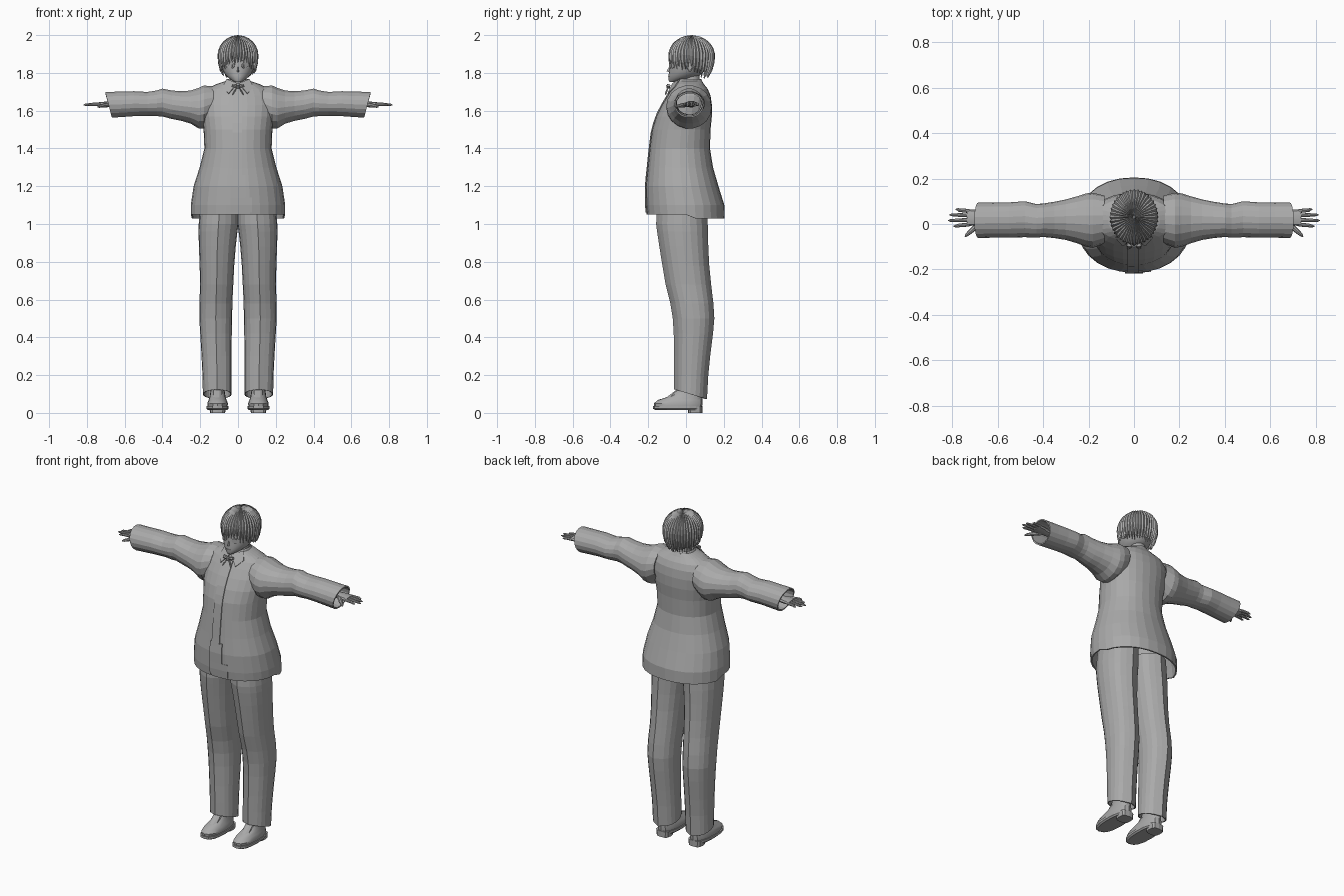
import bpy, bmesh, math, random
from mathutils import Vector

if "Cube" in bpy.data.objects:
    bpy.data.objects.remove(bpy.data.objects["Cube"])

random.seed(4)
grey = bpy.data.materials.new("plain grey")
grey.diffuse_color = (0.40, 0.40, 0.40, 1)
grey.use_nodes = True
grey.node_tree.nodes["Principled BSDF"].inputs["Base Color"].default_value = grey.diffuse_color


def make(name, verts, faces, mirror=False, thick=0, smooth=False):
    bm = bmesh.new()
    vs = [bm.verts.new(v) for v in verts]
    for f in faces:
        bm.faces.new([vs[i] for i in f])
    bmesh.ops.recalc_face_normals(bm, faces=bm.faces)
    me = bpy.data.meshes.new(name)
    bm.to_mesh(me)
    bm.free()
    me.materials.append(grey)
    ob = bpy.data.objects.new(name, me)
    bpy.context.collection.objects.link(ob)
    if thick:
        m = ob.modifiers.new("thickness", 'SOLIDIFY')
        m.thickness, m.offset = thick, -1
    if mirror:
        ob.modifiers.new("mirror", 'MIRROR')
    if smooth:
        bpy.context.view_layer.objects.active = ob
        ob.select_set(True)
        bpy.ops.object.shade_smooth_by_angle(angle=math.radians(35))
        ob.select_set(False)
    return ob


def skin(name, rings, start=True, end=True, **kw):
    n = len(rings[0])
    faces = [(r * n + i, r * n + (i + 1) % n, (r + 1) * n + (i + 1) % n, (r + 1) * n + i)
             for r in range(len(rings) - 1) for i in range(n)]
    if start:
        faces.append(tuple(range(n)))
    if end:
        faces.append(tuple(range((len(rings) - 1) * n, len(rings) * n)))
    return make(name, [p for r in rings for p in r], faces, **kw)


def oval(z, x0, x1, y0, y1, n=16, p=1.0):
    """Horizontal ring between the given limits; p < 1 makes it boxier."""
    pts = []
    for i in range(n):
        a = 2 * math.pi * i / n
        c, s = math.cos(a), math.sin(a)
        pts.append(((x0 + x1) / 2 + (x1 - x0) / 2 * math.copysign(abs(c) ** p, c),
                    (y0 + y1) / 2 + (y1 - y0) / 2 * math.copysign(abs(s) ** p, s), z))
    return pts


def tube(name, path, n=8, flat=1.0, **kw):
    """Tapered tube through (x, y, z, radius) points."""
    rings = []
    d = (Vector(path[-1][:3]) - Vector(path[0][:3])).normalized()
    u = d.cross(Vector((0, 0, 1))).normalized()
    v = u.cross(d)
    for x, y, z, r in path:
        rings.append([Vector((x, y, z)) + u * r * math.cos(2 * math.pi * i / n)
                      + v * r * flat * math.sin(2 * math.pi * i / n) for i in range(n)])
    return skin(name, rings, **kw)


# Jacket body: z, half width, front y, back y
body = [(1.05, .25, -.208, .205), (1.10, .25, -.213, .203), (1.20, .235, -.214, .172),
        (1.30, .203, -.203, .143), (1.40, .178, -.193, .127), (1.50, .182, -.18, .13),
        (1.57, .192, -.158, .137), (1.63, .197, -.128, .137), (1.68, .19, -.098, .13),
        (1.715, .168, -.075, .115), (1.74, .115, -.06, .095), (1.757, .065, -.048, .085)]
rings = [oval(z, -w, w, f, b, 28, .92) for z, w, f, b in body]
rings[0] = [(x, y, 1.03 if y > .03 else z) for x, y, z in rings[0]]
skin("jacket_body", rings, start=False, thick=.008)


def front_y(x, z):
    for a, b in zip(body, body[1:]):
        if a[0] <= z <= b[0]:
            t = (z - a[0]) / (b[0] - a[0])
            w, f, k = (a[i] + (b[i] - a[i]) * t for i in (1, 2, 3))
            return (f + k) / 2 - (k - f) / 2 * math.sqrt(max(0, 1 - (x / w) ** 2))


def front_plate(name, x0, x1, z0, z1, out=.006):
    steps = 10
    vs, fs = [], []
    for i in range(steps + 1):
        z = z0 + (z1 - z0) * i / steps
        vs += [(x, front_y(x, z) - out, z) for x in (x0, x1)]
    for i in range(steps):
        fs.append((2 * i, 2 * i + 1, 2 * i + 3, 2 * i + 2))
    make(name, vs, fs, thick=.005)


# Front opening and the stepped lower panel
front_plate("placket", -.03, .022, 1.24, 1.73)
front_plate("lower_front_panel", -.04, .075, 1.06, 1.14, .007)
front_plate("upper_front_panel", -.04, .04, 1.14, 1.26, .007)

# Sleeves: x, back and front y, bottom and top z
sleeve = [(.13, -.085, .125, 1.55, 1.73), (.18, -.105, .137, 1.505, 1.735),
          (.21, -.10, .135, 1.505, 1.722), (.25, -.085, .122, 1.53, 1.708),
          (.30, -.07, .108, 1.545, 1.704), (.35, -.062, .098, 1.555, 1.708),
          (.40, -.057, .09, 1.568, 1.718), (.43, -.06, .088, 1.57, 1.708),
          (.48, -.058, .10, 1.572, 1.70), (.55, -.06, .095, 1.57, 1.704),
          (.62, -.06, .094, 1.565, 1.702), (.685, -.062, .095, 1.562, 1.70)]
rings = []
for x, f, b, lo, hi in sleeve:
    rings.append([(x - (.018 * (z - 1.63) / .07 if x > .68 else 0) * -1, y, z)
                  for y, z in ((p[0], p[1]) for p in oval(0, f, b, lo, hi, 18))])
skin("sleeve", rings, start=False, end=False, mirror=True, thick=.008)

# Trouser legs: z, inner x, outer x, front y, back y, with pressed creases
leg = [(1.10, -.003, .20, -.15, .11), (1.00, -.003, .208, -.155, .112), (.96, .003, .209, -.15, .113),
       (.88, .012, .207, -.138, .115), (.78, .02, .203, -.122, .12), (.68, .025, .201, -.105, .13),
       (.58, .03, .204, -.08, .142), (.50, .031, .205, -.067, .147), (.42, .033, .20, -.062, .14),
       (.30, .034, .193, -.06, .125), (.20, .034, .188, -.06, .115), (.10, .034, .186, -.06, .108)]
rings = []
for z, a, b, f, k in leg:
    r = oval(z, a, b, f + .006, k - .006, 18 + 2, .92)
    for i, s in ((15, -1), (5, 1)):
        r[i] = (r[i][0], r[i][1] + .009 * s, z)
    rings.append(r)
rings[-1] = [(x, y, .10 - .3 * (y - .02)) for x, y, z in rings[-1]]
skin("trouser_leg", rings, end=False, mirror=True, thick=.006)

# Shoes: upper, sole and heel
upper = [(.03, .052, -.168, .085), (.05, .055, -.17, .087), (.068, .048, -.15, .087),
         (.085, .042, -.095, .086), (.11, .038, -.05, .085), (.15, .036, -.04, .08)]
skin("shoe_upper", [oval(z, .108 - w, .108 + w, f, b, 16, .85) for z, w, f, b in upper],
     mirror=True, smooth=True)
skin("shoe_sole", [oval(z, .108 - w, .108 + w, f, .088, 16, .8)
                   for z, w, f in ((.014, .05, -.16), (.022, .058, -.175), (.036, .058, -.175))], mirror=True)
skin("shoe_heel", [oval(z, .108 - w, .108 + w, .01, .088, 12, .6)
                   for z, w in ((0, .04), (.035, .044))], mirror=True)
skin("shoe_tongue", [oval(z, .108 - w, .108 + w, f, 0, 10, .8)
                     for z, w, f in ((.06, .032, -.125), (.082, .028, -.105), (.12, .026, -.055))], mirror=True)

# Hands
skin("palm", [[(x, p[0], p[1]) for p in oval(0, .028 - w, .028 + w, 1.635 - h, 1.635 + h, 10, .8)]
              for x, w, h in ((.60, .024, .018), (.66, .024, .017), (.69, .034, .014), (.735, .037, .011))],
     mirror=True, smooth=True)
for i, (y, tip) in enumerate(((-.002, .795), (.018, .818), (.038, .812), (.057, .785))):
    spread = (y - .028) * .25
    tube("finger_%d" % (i + 1), [(.725, y, 1.635, .009), (.77, y + spread * .6, 1.634, .008),
                                 (tip - .01, y + spread, 1.631, .006), (tip, y + spread, 1.63, .002)],
         mirror=True, smooth=True)
tube("thumb", [(.675, .01, 1.632, .013), (.71, -.025, 1.628, .011), (.735, -.047, 1.623, .008),
               (.743, -.056, 1.621, .003)], mirror=True, smooth=True)

# Head and neck
head = [(1.752, .016, -.088, -.05), (1.765, .04, -.093, .01), (1.785, .064, -.092, .07),
        (1.81, .08, -.09, .10), (1.84, .088, -.086, .115), (1.88, .092, -.086, .128),
        (1.93, .086, -.07, .122), (1.965, .058, -.035, .09), (1.98, .02, 0, .05)]
skin("head", [oval(z, -w, w, f, b, 20) for z, w, f, b in head], smooth=True)
skin("neck", [oval(z, -w, w, .03 - w, .03 + w, 14) for z, w in ((1.70, .052), (1.75, .043), (1.81, .042))],
     smooth=True)
make("nose", [(-.008, -.086, 1.803), (.008, -.086, 1.803), (0, -.103, 1.808), (0, -.085, 1.84)],
     [(0, 1, 2), (0, 2, 3), (1, 3, 2), (0, 3, 1)])


def face_plate(name, cx, cz, rx, rz, y, tilt, mirror=True):
    """Thin oval plate following the curve of the face."""
    pts = []
    for i in range(12):
        a = 2 * math.pi * i / 12
        x = cx + rx * math.cos(a)
        pts.append((x, y + tilt * x * x, cz + rz * math.sin(a)))
    make(name, pts, [tuple(range(12))], mirror=mirror, thick=.003)


face_plate("eye", .04, 1.838, .021, .015, -.092, 8)
face_plate("iris", .039, 1.838, .010, .013, -.095, 8)
face_plate("eyebrow", .04, 1.866, .022, .003, -.092, 8)
face_plate("mouth", 0, 1.782, .016, .002, -.096, 8, False)
skin("ear", [[(x, p[0], p[1]) for p in oval(0, .02 - w, .02 + w, 1.835 - h, 1.835 + h, 10)]
             for x, w, h in ((.08, .012, .02), (.094, .018, .028), (.099, .012, .02))], mirror=True)


# Hair: a cap under ridged, tapering locks combed out from the crown
def scalp(a, phi, k=1.0):
    drop = .107 if phi < math.pi / 2 else .16
    return (.106 * k * math.sin(phi) * math.cos(a),
            .03 + .121 * k * math.sin(phi) * math.sin(a),
            1.89 + drop * k * math.cos(phi))


def reach(a):
    s = math.sin(a)
    return math.radians(122 + 14 * s if s > 0 else 122 + 17 * s)


rings = [[scalp(2 * math.pi * i / 32, max(.02, t * (reach(2 * math.pi * i / 32) - .15)), .96)
          for i in range(32)] for t in (0, .2, .4, .6, .8, 1)]
skin("hair_cap", rings, end=False, smooth=True)
verts, faces = [], []
locks, steps = 40, 8
for j in range(locks):
    a = 2 * math.pi * j / locks
    end = reach(a) + random.uniform(-.08, .10)
    half = math.pi / locks * 1.15
    base = len(verts)
    for s in range(steps + 1):
        t = s / steps
        w = half * (1 if t < .7 else max(.04, 1 - ((t - .7) / .3) ** 1.6))
        phi = .04 + t * (end - .04)
        sway = a + random.uniform(-.01, .01)
        verts += [scalp(sway - w, phi, .965), scalp(sway, phi, 1.025), scalp(sway + w, phi, .965)]
    for s in range(steps):
        for c in (0, 1):
            q = base + s * 3 + c
            faces.append((q, q + 1, q + 4, q + 3))
make("hair_locks", verts, faces)

# Collar band, folded collar points and ribbon bow
skin("collar_band", [oval(z, -w, w, f, b, 20) for z, w, f, b in
                     ((1.725, .085, -.072, .10), (1.75, .068, -.058, .088), (1.768, .058, -.045, .08))],
     start=False, end=False, thick=.005)
make("collar_point", [(.004, -.072, 1.745), (.06, -.035, 1.768), (.082, -.062, 1.725), (.05, -.098, 1.692)],
     [(0, 1, 2, 3)], mirror=True, thick=.005)
tube("bow_loop", [(.004, -.092, 1.727, .006), (.018, -.094, 1.732, .011), (.032, -.092, 1.734, .009)],
     n=6, flat=.9, mirror=True)
tube("bow_tail", [(.004, -.094, 1.725, .004), (.02, -.104, 1.70, .006), (.028, -.108, 1.685, .004)],
     n=6, flat=.5, mirror=True)
skin("bow_knot", [oval(z, -.009, .009, -.104, -.086, 8) for z in (1.718, 1.736)])
